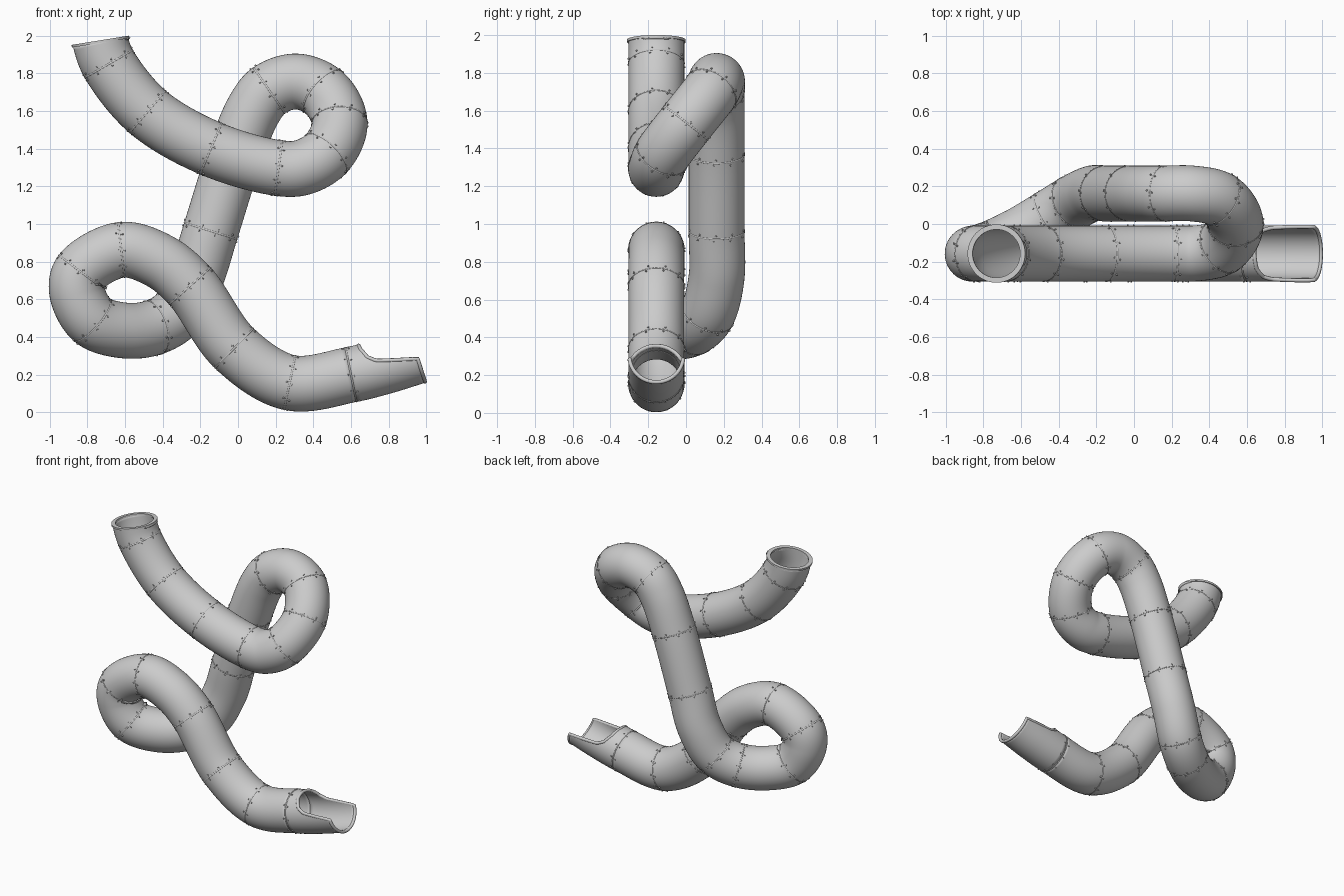
import bpy, bmesh, math
from mathutils import Vector, Matrix

if "Cube" in bpy.data.objects:
    bpy.data.objects.remove(bpy.data.objects["Cube"])

R, WALL, SIDES, STEPS = 0.148, 0.016, 48, 12

# centre line of the slide: x, y, z, seam flag (first and last only steer the ends)
F, B = -0.157, 0.162
PATH = [(-.745, F, 2.10, 0), (-.73, F, 1.968, 0), (-.686, F, 1.85, 1), (-.48, F, 1.596, 1),
        (-.144, F, 1.40, 1), (.215, F, 1.297, 1), (.34, -.155, 1.30, 0), (.465, -.125, 1.37, 1),
        (.54, .0, 1.535, 1), (.455, .13, 1.70, 1), (.31, B, 1.757, 0), (.165, B, 1.71, 1),
        (.085, B, 1.61, 0), (-.015, B, 1.37, 1), (-.145, B, .963, 1), (-.222, B, .72, 0),
        (-.32, .115, .53, 1), (-.45, .035, .45, 1), (-.61, -.06, .435, 0), (-.775, -.137, .49, 1),
        (-.855, F, .64, 0), (-.835, F, .745, 1), (-.62, F, .863, 1), (-.42, F, .805, 0),
        (-.255, F, .67, 1), (-.02, F, .34, 1), (.275, F, .157, 1), (.60, F, .20, 1),
        (.78, F, .245, 0), (.95, F, .298, 0), (1.12, F, .352, 0)]
PTS = [Vector(p[:3]) for p in PATH]


def spline(p0, p1, p2, p3, u):
    """Centripetal spline between p1 and p2."""
    t0 = 0
    t1 = t0 + (p1 - p0).length ** .5
    t2 = t1 + (p2 - p1).length ** .5
    t3 = t2 + (p3 - p2).length ** .5
    t = t1 + (t2 - t1) * u
    mix = lambda a, b, ta, tb: a.lerp(b, (t - ta) / (tb - ta))
    a1, a2, a3 = mix(p0, p1, t0, t1), mix(p1, p2, t1, t2), mix(p2, p3, t2, t3)
    return mix(mix(a1, a2, t0, t2), mix(a2, a3, t1, t3), t1, t2)


# sample the path and carry a frame (position, side, up, tangent) along it
pos = []
for i in range(1, len(PTS) - 2):
    pos += [spline(*PTS[i - 1:i + 3], k / STEPS) for k in range(STEPS)]
pos.append(PTS[-2])
frames, up = [], Vector((0, 1, 0))
for i, p in enumerate(pos):
    if i == 0:
        t = Vector((-.16, 0, .99)) * -1
    else:
        t = pos[min(i + 1, len(pos) - 1)] - pos[i - 1]
    t.normalize()
    up = (up - t * up.dot(t)).normalized()
    frames.append((p, up.cross(t), up, t))
JOINT = (len(PTS) - 5) * STEPS + STEPS
JOINT = next(i for i, p in enumerate(pos) if (p - Vector((.60, F, .20))).length < 1e-4)


def grid_object(name, rows, wrap=False):
    """Mesh from closed rings of points."""
    n = len(rows[0])
    verts = [v for r in rows for v in r]
    faces = []
    m = len(rows)
    for i in range(m if wrap else m - 1):
        for j in range(n):
            a, b, k = i * n, ((i + 1) % m) * n, (j + 1) % n
            faces.append((a + j, a + k, b + k, b + j))
    me = bpy.data.meshes.new(name)
    me.from_pydata(verts, [], faces)
    ob = bpy.data.objects.new(name, me)
    bpy.context.collection.objects.link(ob)
    me.shade_smooth()
    return ob


def ring(frame, r, along=0.0):
    p, s, u, t = frame
    return [p + t * along + (s * math.cos(a) + u * math.sin(a)) * r
            for a in (2 * math.pi * j / SIDES for j in range(SIDES))]


def add_wall(ob):
    mod = ob.modifiers.new("wall", 'SOLIDIFY')
    mod.thickness, mod.offset = WALL, -1


def sharpen(ob):
    bpy.ops.object.select_all(action='DESELECT')
    ob.select_set(True)
    bpy.context.view_layer.objects.active = ob
    bpy.ops.object.shade_smooth_by_angle(angle=math.radians(35))


# main tube
add_wall(grid_object("slide_tube", [ring(f, R) for f in frames[:JOINT + 1]]))

# entry flange
sharpen(grid_object("entry_flange", [ring(frames[0], r, d) for d, r in
                                     ((-.008, .128), (-.008, .155), (.006, .155), (.006, .128))][::1], True))

# seams and bolts at every joint
bolts = bmesh.new()
for i, p in enumerate(PATH):
    if not p[3]:
        continue
    f = frames[(i - 1) * STEPS]
    grid_object("joint_seam", [ring(f, R + h, d) for d, h in
                               ((-.005, -.002), (-.003, .002), (.003, .002), (.005, -.002))])
    c, s, u, t = f
    for k in range(10):
        a = 2 * math.pi * (k + .3) / 10
        for off, da in ((-.016, -.04), (.016, .04)):
            n = s * math.cos(a + da) + u * math.sin(a + da)
            m = Matrix.Translation(c + t * off + n * (R + .001)) @ n.to_track_quat('Z', 'Y').to_matrix().to_4x4()
            bmesh.ops.create_cone(bolts, cap_ends=True, segments=6, radius1=.006,
                                  radius2=.0045, depth=.009, matrix=m)
me = bpy.data.meshes.new("joint_bolts")
bolts.to_mesh(me)
bolts.free()
bpy.context.collection.objects.link(bpy.data.objects.new("joint_bolts", me))

# open exit chute: angle from the bottom -> how far the wall reaches (0..1)
REACH = [(0, 1), (84, 1), (97, .65), (106, .40), (120, .28), (145, .21), (180, .19)]
exit_frames = frames[JOINT:]


def reach(deg):
    deg = abs(deg)
    for (a, x), (b, y) in zip(REACH, REACH[1:]):
        if deg <= b:
            return x + (y - x) * (deg - a) / (b - a)


def chute_point(deg, frac, r):
    x = frac * (len(exit_frames) - 1)
    i = min(int(x), len(exit_frames) - 2)
    a, b = exit_frames[i], exit_frames[i + 1]
    c, t = a[0].lerp(b[0], x - i), a[3].lerp(b[3], x - i).normalized()
    z = Vector((0, 0, 1))
    z = (z - t * z.dot(t)).normalized()
    th = math.radians(deg)
    return c - z * math.cos(th) * r + z.cross(t) * math.sin(th) * r


angles = range(-180, 180, 3)
add_wall(grid_object("exit_chute", [[chute_point(d, reach(d) * k / 16, R) for d in angles]
                                    for k in range(17)]))

# rolled lip around the chute edge
cu = bpy.data.curves.new("exit_lip", 'CURVE')
cu.dimensions, cu.bevel_depth, cu.bevel_resolution = '3D', .011, 2
sp = cu.splines.new('POLY')
sp.points.add(len(angles) - 1)
for q, d in zip(sp.points, angles):
    q.co = (*chute_point(d, reach(d), R - .006), 1)
sp.use_cyclic_u = True
bpy.context.collection.objects.link(bpy.data.objects.new("exit_lip", cu))
